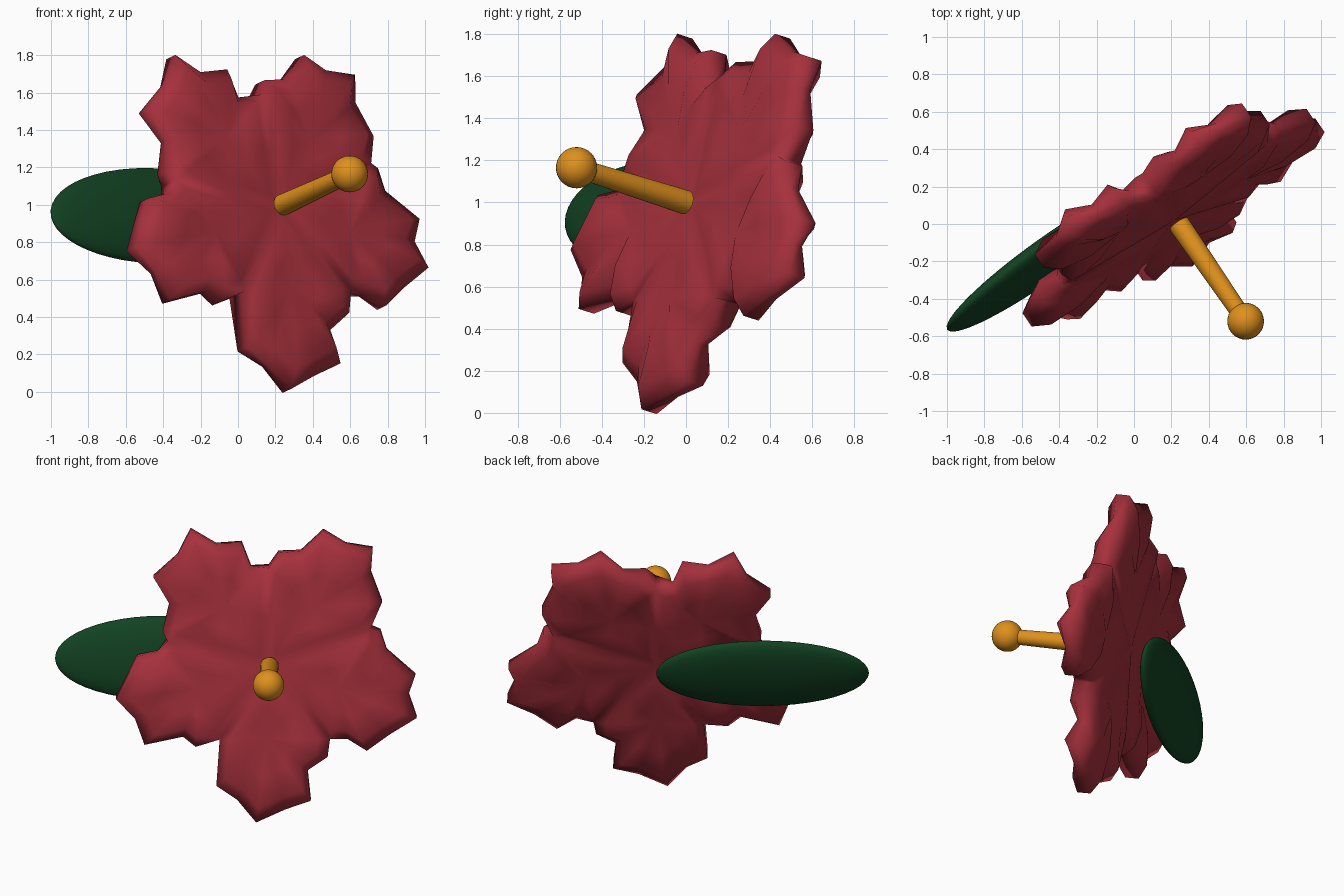
import bpy, bmesh, math
from mathutils import Vector, Matrix

if "Cube" in bpy.data.objects:
    bpy.data.objects.remove(bpy.data.objects["Cube"])

# Flower frame: across (U), up the flower face (V), out of the face (N)
yaw, tilt = math.radians(34), math.radians(15)
U = Vector((math.cos(yaw), math.sin(yaw), 0))
N = Vector((math.sin(yaw) * math.cos(tilt), -math.cos(yaw) * math.cos(tilt), math.sin(tilt)))
V = N.cross(U)
C = Vector((0.235, -0.01, 1.0))
FRAME = Matrix((U, V, N)).transposed().to_4x4()


def material(name, rgb):
    m = bpy.data.materials.new(name)
    m.diffuse_color = (*rgb, 1)
    m.use_nodes = True
    m.node_tree.nodes["Principled BSDF"].inputs["Base Color"].default_value = m.diffuse_color
    return m


RED = material("petal_red", (0.38, 0.03, 0.045))
GREEN = material("leaf_green", (0.006, 0.055, 0.016))
GOLD = material("stamen_gold", (0.74, 0.28, 0.012))


def finish(bm, name, mat, matrix=Matrix()):
    bmesh.ops.recalc_face_normals(bm, faces=bm.faces)
    me = bpy.data.meshes.new(name)
    bm.to_mesh(me)
    bm.free()
    ob = bpy.data.objects.new(name, me)
    bpy.context.collection.objects.link(ob)
    ob.matrix_world = matrix
    me.materials.append(mat)
    me.polygons.foreach_set("use_smooth", [True] * len(me.polygons))
    return ob


def ellipsoid(name, mat, center, rot, size, seg=48, rings=24):
    bm = bmesh.new()
    bmesh.ops.create_uvsphere(bm, u_segments=seg, v_segments=rings, radius=1)
    return finish(bm, name, mat, Matrix.Translation(center) @ rot @ Matrix.Diagonal((*size, 1)))


def add_petal(bm, angle, shift, rim):
    """Ruffled petal with front and back fans; its seams weld to its neighbours."""
    mid = Vector((math.cos(angle), math.sin(angle))) * 0.46
    pts = [Vector(p) for p in rim]
    lobes = len(pts)
    pts += [pts[-1] * 0.5, Vector((0, 0)), pts[0] * 0.5]
    n = len(pts)
    dist = [(p - mid).length for p in pts]

    def ring(scale, half, ruffle, seam):
        """One loop in front and its twin behind; lobes swell, notches sink."""
        front, back = [], []
        for i, p in enumerate(pts):
            q = mid + (p - mid) * scale
            h, off = seam, 0.0
            if 0 < i < lobes - 1:
                bulge = dist[i] > (dist[i - 1] + dist[i + 1]) / 2
                h, off = half + (ruffle if bulge else -ruffle), shift
            front.append(bm.verts.new((q.x, q.y, off - 0.11 + h)))
            back.append(bm.verts.new((q.x, q.y, off - 0.11 - h)))
        return front, back

    loops = [ring(0.45, 0.095, 0.015, 0.09), ring(0.82, 0.08, 0.02, 0.09),
             ring(1.0, 0.035, 0.01, 0.075)]
    for side in (0, 1):
        sheets = [l[side] for l in loops]
        for a, b in zip(sheets, sheets[1:]):
            for i in range(n):
                j = (i + 1) % n
                bm.faces.new((a[i], a[j], b[j], b[i]))
        hub = bm.verts.new((mid.x, mid.y, shift - 0.11 + (0.07, -0.07)[side]))
        for i in range(n):
            bm.faces.new((hub, sheets[0][i], sheets[0][(i + 1) % n]))
    front, back = loops[-1]
    for i in range(lobes - 1):
        bm.faces.new((front[i], front[i + 1], back[i + 1], back[i]))


# Five petals, each with its own depth and ruffled outer edge, counter-clockwise
N1, N2, N3, N4, N5 = (-.30, -.47), (.39, -.46), (.64, .24), (.0, .62), (-.63, .15)
PETALS = [
    (0.0, [N1, (-.32, -.77), (-.19, -.86), (-.07, -1.0), (.11, -.92),
           (.27, -.86), (.25, -.67), (.375, -.58), N2]),
    (0.0, [N2, (.50, -.47), (.62, -.54), (.76, -.44), (.93, -.33),
           (.88, -.18), (.92, -.06), (.74, .10), (.70, .22), N3]),
    (-0.01, [N3, (.71, .40), (.64, .59), (.65, .74), (.48, .77),
             (.34, .85), (.20, .72), (.06, .71), N4]),
    (-0.01, [N4, (-.11, .62), (-.17, .77), (-.33, .76), (-.49, .85),
             (-.57, .69), (-.72, .55), (-.62, .38), (-.66, .21), N5]),
    (0.015, [N5, (-.69, .08), (-.82, .05), (-.95, -.22), (-.83, -.35),
             (-.77, -.51), (-.53, -.46), (-.45, -.52), N1]),
]
bm = bmesh.new()
for k, (shift, rim) in enumerate(PETALS):
    add_petal(bm, math.radians(-90 + 72 * k), shift, rim)
bmesh.ops.remove_doubles(bm, verts=bm.verts, dist=0.0005)
finish(bm, "flower_petals", RED, Matrix.Translation(C) @ FRAME)

# Stamen: stalk and round tip
tip = Vector((0.597, -0.52, 1.165))
base = Vector((0.24, 0.0, 1.0))
axis = tip - base
bm = bmesh.new()
bmesh.ops.create_cone(bm, cap_ends=True, segments=32, radius1=0.058, radius2=0.046,
                      depth=axis.length)
stalk = finish(bm, "stamen_stalk", GOLD, Matrix.Translation((tip + base) / 2)
               @ axis.to_track_quat('Z', 'Y').to_matrix().to_4x4())
bpy.context.view_layer.objects.active = stalk
stalk.select_set(True)
bpy.ops.object.shade_smooth_by_angle()
ellipsoid("stamen_tip", GOLD, tip, Matrix(), (0.098,) * 3, 32, 16)

# Leaf behind the flower, leaning back with it
leaf_rot = Matrix.Rotation(math.radians(35.5), 4, 'Z') @ Matrix.Rotation(-math.radians(17), 4, 'X')
ellipsoid("leaf", GREEN, (-0.458, -0.18, 0.942), leaf_rot, (0.665, 0.08, 0.265))
